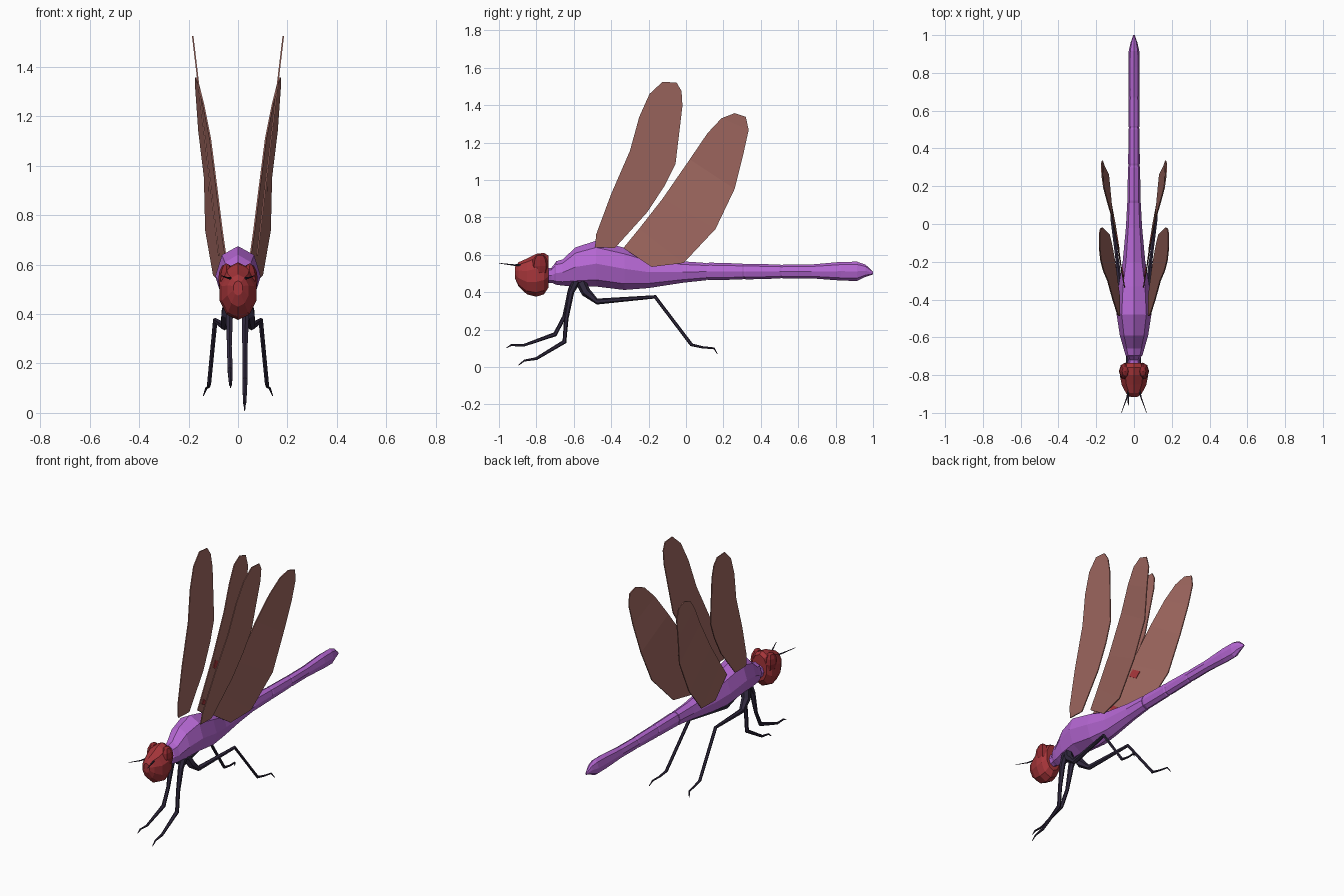
import bpy, bmesh, math
from mathutils import Vector


def mat(name, rgb):
    m = bpy.data.materials.new(name)
    m.diffuse_color = (*rgb, 1)
    return m


PURPLE = mat("body purple", (0.47, 0.138, 0.66))
RED = mat("head red", (0.38, 0.036, 0.042))
EYE = mat("eye dark red", (0.27, 0.022, 0.028))
BROWN = mat("wing brown", (0.35, 0.138, 0.117))
DARK = mat("leg dark", (0.03, 0.022, 0.048))


def finish(name, bm, material):
    bmesh.ops.recalc_face_normals(bm, faces=bm.faces[:])
    me = bpy.data.meshes.new(name)
    bm.to_mesh(me)
    bm.free()
    me.materials.append(material)
    ob = bpy.data.objects.new(name, me)
    bpy.context.collection.objects.link(ob)
    return ob


def skin(bm, rings):
    """Join rings of points with quads and cap both ends."""
    vs = [[bm.verts.new(p) for p in r] for r in rings]
    n = len(vs[0])
    for a, b in zip(vs, vs[1:]):
        for i in range(n):
            bm.faces.new((a[i], a[(i + 1) % n], b[(i + 1) % n], b[i]))
    bm.faces.new(vs[0])
    bm.faces.new(vs[-1])


def loft(name, sections, material, n=8):
    """Sections along y: (y, bottom z, top z, half width)."""
    rings = []
    for y, z0, z1, w in sections:
        ring = []
        for i in range(n):
            a = math.pi / 2 + i * math.tau / n
            ring.append((w * math.cos(a), y, (z0 + z1) / 2 + (z1 - z0) / 2 * math.sin(a)))
        rings.append(ring)
    bm = bmesh.new()
    skin(bm, rings)
    return finish(name, bm, material)


def limb(name, path, material=DARK, n=6):
    """Tapered tube through points (x, y, z, radius)."""
    pts = [Vector(p[:3]) for p in path]
    rings = []
    for k, p in enumerate(pts):
        t = (pts[min(k + 1, len(pts) - 1)] - pts[max(k - 1, 0)]).normalized()
        u = t.cross(Vector((1, 0, 0))).normalized()
        v = t.cross(u)
        r = path[k][3]
        rings.append([p + r * (math.cos(i * math.tau / n) * u + math.sin(i * math.tau / n) * v)
                      for i in range(n)])
    bm = bmesh.new()
    skin(bm, rings)
    return finish(name, bm, material)


def flip(path):
    return [(-p[0], *p[1:]) for p in path]


# Body: thorax and long abdomen with a slightly swollen tip
loft("thorax", [
    (-0.705, 0.445, 0.545, 0.035), (-0.695, 0.44, 0.565, 0.045), (-0.66, 0.435, 0.575, 0.055),
    (-0.59, 0.43, 0.64, 0.075), (-0.48, 0.43, 0.675, 0.092), (-0.33, 0.412, 0.638, 0.082),
    (-0.2, 0.422, 0.592, 0.06), (-0.02, 0.45, 0.565, 0.043), (0.11, 0.464, 0.556, 0.036)], PURPLE)
loft("abdomen", [
    (0.1, 0.47, 0.552, 0.032), (0.125, 0.464, 0.558, 0.035), (0.3, 0.468, 0.553, 0.032),
    (0.31, 0.472, 0.55, 0.029), (0.32, 0.468, 0.552, 0.031), (0.5, 0.473, 0.548, 0.029),
    (0.51, 0.476, 0.545, 0.027), (0.52, 0.473, 0.547, 0.029), (0.67, 0.474, 0.548, 0.028),
    (0.83, 0.462, 0.562, 0.03), (0.915, 0.46, 0.563, 0.028), (0.96, 0.482, 0.547, 0.018),
    (1.0, 0.495, 0.51, 0.004)], PURPLE)
loft("neck", [(-0.76, 0.45, 0.53, 0.035), (-0.72, 0.45, 0.53, 0.03), (-0.70, 0.445, 0.555, 0.038),
              (-0.68, 0.45, 0.55, 0.04)], PURPLE)

# Head with side eyes
loft("head", [
    (-0.735, 0.425, 0.595, 0.052), (-0.76, 0.388, 0.61, 0.073), (-0.80, 0.376, 0.605, 0.079),
    (-0.85, 0.388, 0.58, 0.069), (-0.895, 0.43, 0.56, 0.045), (-0.915, 0.475, 0.535, 0.02)], RED, 10)
for s, side in ((-1, "left"), (1, "right")):
    bm = bmesh.new()
    bmesh.ops.create_uvsphere(bm, u_segments=8, v_segments=6, radius=1)
    for v in bm.verts:
        v.co = Vector((v.co.x * 0.033 + s * 0.047, v.co.y * 0.046 - 0.78, v.co.z * 0.065 + 0.54))
    finish(side + "_eye", bm, EYE)

# Antennae
antenna = [(0.025, -0.87, 0.545, 0.006), (0.038, -0.92, 0.545, 0.004), (0.067, -1.0, 0.555, 0.0015)]
limb("right_antenna", antenna)
limb("left_antenna", flip(antenna))

# Legs: the two front legs are posed differently, the hind pair is mirrored
limb("left_front_leg", [
    (-0.03, -0.59, 0.46, 0.022), (-0.035, -0.615, 0.41, 0.017), (-0.035, -0.65, 0.27, 0.011),
    (-0.032, -0.70, 0.175, 0.012), (-0.03, -0.87, 0.115, 0.007), (-0.03, -0.935, 0.117, 0.005),
    (-0.03, -0.96, 0.102, 0.002)])
limb("right_front_leg", [
    (0.03, -0.585, 0.46, 0.022), (0.03, -0.615, 0.40, 0.017), (0.028, -0.64, 0.26, 0.012),
    (0.028, -0.65, 0.135, 0.012), (0.027, -0.80, 0.045, 0.008), (0.027, -0.865, 0.034, 0.005),
    (0.027, -0.895, 0.01, 0.002)])
hind = [(0.03, -0.56, 0.45, 0.028), (0.045, -0.535, 0.40, 0.026), (0.055, -0.475, 0.35, 0.016),
        (0.092, -0.165, 0.375, 0.01), (0.117, 0.03, 0.118, 0.009), (0.12, 0.09, 0.105, 0.006),
        (0.128, 0.15, 0.1, 0.005), (0.14, 0.168, 0.07, 0.002)]
limb("right_hind_leg", hind)
limb("left_hind_leg", flip(hind))

# Wings: leading and trailing edges as (x, y, z), joined as a thin sheet
FORE = ([(-0.487, 0.64), (-0.48, 0.71), (-0.40, 0.925), (-0.30, 1.155), (-0.25, 1.337),
         (-0.195, 1.46), (-0.125, 1.525)],
        [(-0.38, 0.636), (-0.206, 0.829), (-0.115, 0.968), (-0.056, 1.086), (-0.019, 1.396),
         (-0.024, 1.476), (-0.05, 1.52)])
fore = [[(0.078 + 0.119 * (z - 0.64), y, z) for y, z in edge] for edge in FORE]
hindw = [[(0.05, -0.335, 0.636), (0.065, -0.25, 0.74), (0.085, -0.125, 0.90), (0.112, 0.02, 1.11),
          (0.14, 0.115, 1.25), (0.16, 0.19, 1.33), (0.17, 0.26, 1.357)],
         [(0.075, -0.184, 0.535), (0.098, -0.013, 0.556), (0.13, 0.158, 0.738), (0.135, 0.26, 0.952),
          (0.158, 0.307, 1.14), (0.167, 0.335, 1.267), (0.172, 0.32, 1.337)]]


def sheet(name, lead, trail, s, thick, material, shift=0.0):
    rings = [[(s * (p[0] + dx + shift), p[1], p[2]) for p, dx in
              ((a, thick), (b, thick), (b, -thick), (a, -thick))] for a, b in zip(lead, trail)]
    bm = bmesh.new()
    skin(bm, rings)
    return finish(name, bm, material)


def across(k, v):
    """Point on the hind wing at station k (fractional), fraction v from the leading edge."""
    i = int(k)
    a, b = (Vector(e[i]).lerp(Vector(e[i + 1]), k - i) for e in hindw)
    return a.lerp(b, v)


for s, side in ((-1, "left"), (1, "right")):
    sheet(side + "_fore_wing", *fore, s, 0.003, BROWN)
    sheet(side + "_hind_wing", *hindw, s, 0.003, BROWN)
    # Small red marks on the inner face near the wing base
    for j, k in enumerate((0.35, 1.65)):
        sheet(f"{side}_wing_mark_{j}", [across(k, 0.12), across(k + 0.22, 0.12)],
              [across(k, 0.32), across(k + 0.22, 0.32)], s, 0.002, RED, -0.005)
